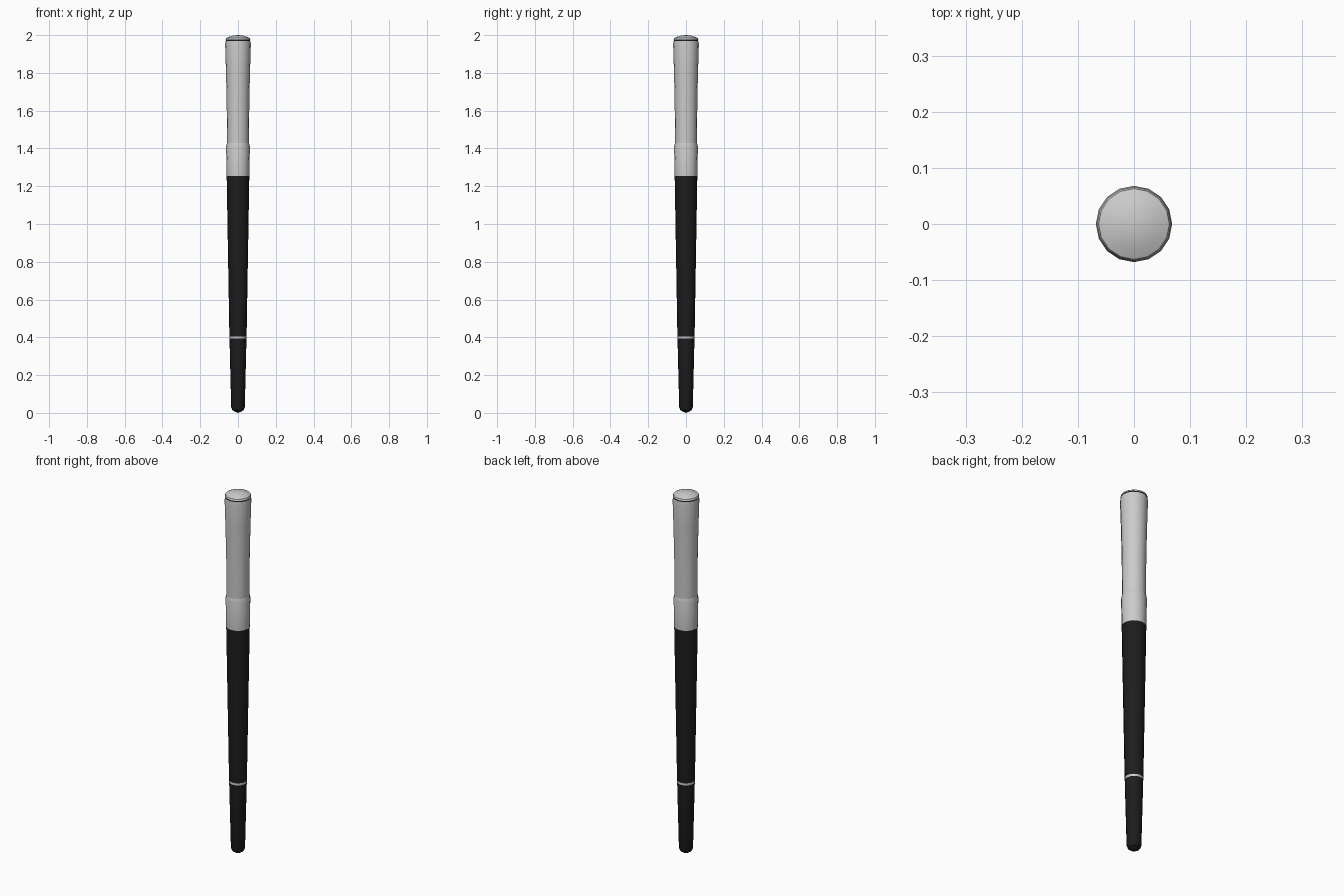
import bpy, bmesh
from math import cos, sin, tau

if "Cube" in bpy.data.objects:
    bpy.data.objects.remove(bpy.data.objects["Cube"])

SIDES = 16


def lathe(name, profile, colour=None, angle=0.6):
    """Turn a (radius, height) profile around z, closing both ends."""
    bm = bmesh.new()
    rings = []
    for r, z in profile:
        if r == 0:
            rings.append([bm.verts.new((0, 0, z))] * SIDES)
        else:
            rings.append([bm.verts.new((r * cos(tau * i / SIDES), r * sin(tau * i / SIDES), z))
                          for i in range(SIDES)])
    for a, b in zip(rings, rings[1:]):
        for i in range(SIDES):
            j = (i + 1) % SIDES
            bm.faces.new(list(dict.fromkeys((a[i], a[j], b[j], b[i]))))
    bmesh.ops.recalc_face_normals(bm, faces=bm.faces)
    mesh = bpy.data.meshes.new(name)
    bm.to_mesh(mesh)
    bm.free()
    obj = bpy.data.objects.new(name, mesh)
    bpy.context.collection.objects.link(obj)
    if colour:
        mat = bpy.data.materials.new(name + "_colour")
        mat.diffuse_color = colour
        mat.use_nodes = True
        mat.node_tree.nodes["Principled BSDF"].inputs["Base Color"].default_value = mat.diffuse_color
        mesh.materials.append(mat)
    bpy.ops.object.select_all(action='DESELECT')
    obj.select_set(True)
    bpy.context.view_layer.objects.active = obj
    bpy.ops.object.shade_smooth_by_angle(angle=angle)
    return obj


BLACK = (0.012, 0.012, 0.012, 1)

# dark lower barrel with blunt tip
lathe("barrel_tip", [(0, 0), (0.016, 0.006), (0.03, 0.015), (0.036, 0.03), (0.045, 0.393), (0, 0.393)], BLACK)
# pale trim ring
lathe("trim_ring", [(0, 0.393), (0.0455, 0.393), (0.0455, 0.405), (0, 0.405)])
# dark main barrel
lathe("main_barrel", [(0, 0.405), (0.0455, 0.405), (0.06, 1.255), (0, 1.255)], BLACK)
# pale collar, and the waisted grip rising from it
lathe("collar", [(0, 1.255), (0.06, 1.255), (0.063, 1.41), (0.058, 1.43), (0, 1.43)])
lathe("grip", [(0, 1.43), (0.058, 1.43), (0.06, 1.65), (0.064, 1.82), (0.068, 1.95), (0.066, 1.97), (0, 1.97)])
# dark seam below the end cap
lathe("cap_seam", [(0, 1.97), (0.064, 1.97), (0.064, 1.976), (0, 1.976)], BLACK)
# domed end cap
lathe("end_cap", [(0, 1.976), (0.066, 1.976), (0.063, 1.984), (0.045, 1.992), (0.023, 1.998), (0, 2.0)])
